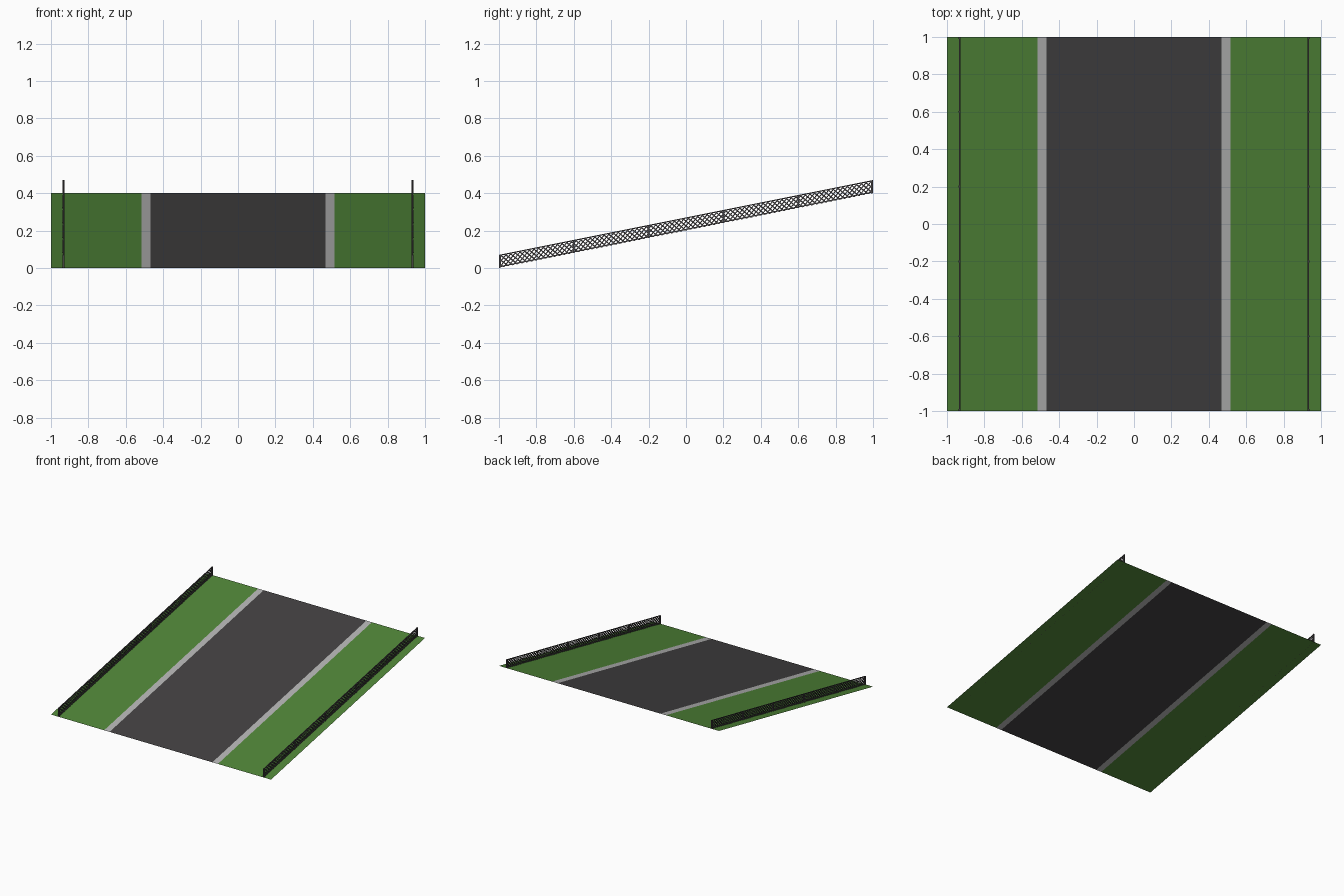
import bpy

if "Cube" in bpy.data.objects:
    bpy.data.objects.remove(bpy.data.objects["Cube"])

SLOPE = 0.2          # rise per unit of y
H = 0.07             # fence height


def material(name, rgb):
    m = bpy.data.materials.new(name)
    m.diffuse_color = (*rgb, 1)
    m.use_nodes = True
    m.node_tree.nodes["Principled BSDF"].inputs["Base Color"].default_value = m.diffuse_color
    return m


grass = material("grass_green", (0.08, 0.235, 0.04))
kerb = material("kerb_grey", (0.45, 0.45, 0.45))
asphalt = material("asphalt", (0.055, 0.052, 0.053))
wire = material("fence_dark", (0.06, 0.055, 0.057))


def ground(y):
    return SLOPE * (y + 1)


def add_object(name, verts, faces, mat):
    me = bpy.data.meshes.new(name)
    me.from_pydata(verts, [], faces)
    me.materials.append(mat)
    ob = bpy.data.objects.new(name, me)
    bpy.context.collection.objects.link(ob)
    return ob


def strip(name, x0, x1, mat):
    z = ground(1)
    add_object(name, [(x0, -1, 0), (x1, -1, 0), (x1, 1, z), (x0, 1, z)],
               [(0, 1, 2, 3)], mat)


def bar(verts, faces, quad, x, t):
    """Extrude a (y, height above slope) quad across x with thickness t."""
    n = len(verts)
    for dx in (-t / 2, t / 2):
        verts += [(x + dx, y, ground(y) + h) for y, h in quad]
    faces += [(n + 3, n + 2, n + 1, n), (n + 4, n + 5, n + 6, n + 7)]
    for i in range(4):
        j = (i + 1) % 4
        faces.append((n + i, n + j, n + 4 + j, n + 4 + i))


def rect(y0, y1, h0, h1):
    return [(y0, h0), (y1, h0), (y1, h1), (y0, h1)]


def fence(name, x):
    v, f = [], []
    # top and bottom rails
    bar(v, f, rect(-1, 1, H - 0.006, H), x, 0.007)
    bar(v, f, rect(-1, 1, 0.003, 0.009), x, 0.007)
    # posts
    for y in (-0.995, -0.6, -0.2, 0.2, 0.6, 0.995):
        bar(v, f, rect(y - 0.005, y + 0.005, 0, H), x, 0.011)
    # crossed diagonal wires
    pitch, half = 0.025, 0.0042
    for d in (1, -1):
        for i in range(-2, 81):
            start = -1 + i * pitch
            a, b = max(start, -1 + half), min(start + H, 1 - half)
            if b - a < 0.005:
                continue
            h0, h1 = a - start, b - start
            quad = [(d * (a - half), h0), (d * (a + half), h0),
                    (d * (b + half), h1), (d * (b - half), h1)]
            bar(v, f, quad if d > 0 else quad[::-1], x + d * 0.0015, 0.003)
    add_object(name, v, f, wire)


# sloped ground strips
strip("road", -0.467, 0.467, asphalt)
for side, s in (("left", -1), ("right", 1)):
    strip("kerb_" + side, *sorted((s * 0.467, s * 0.517)), kerb)
    strip("grass_" + side, *sorted((s * 0.517, s * 1.0)), grass)
    fence("fence_" + side, s * 0.932)
